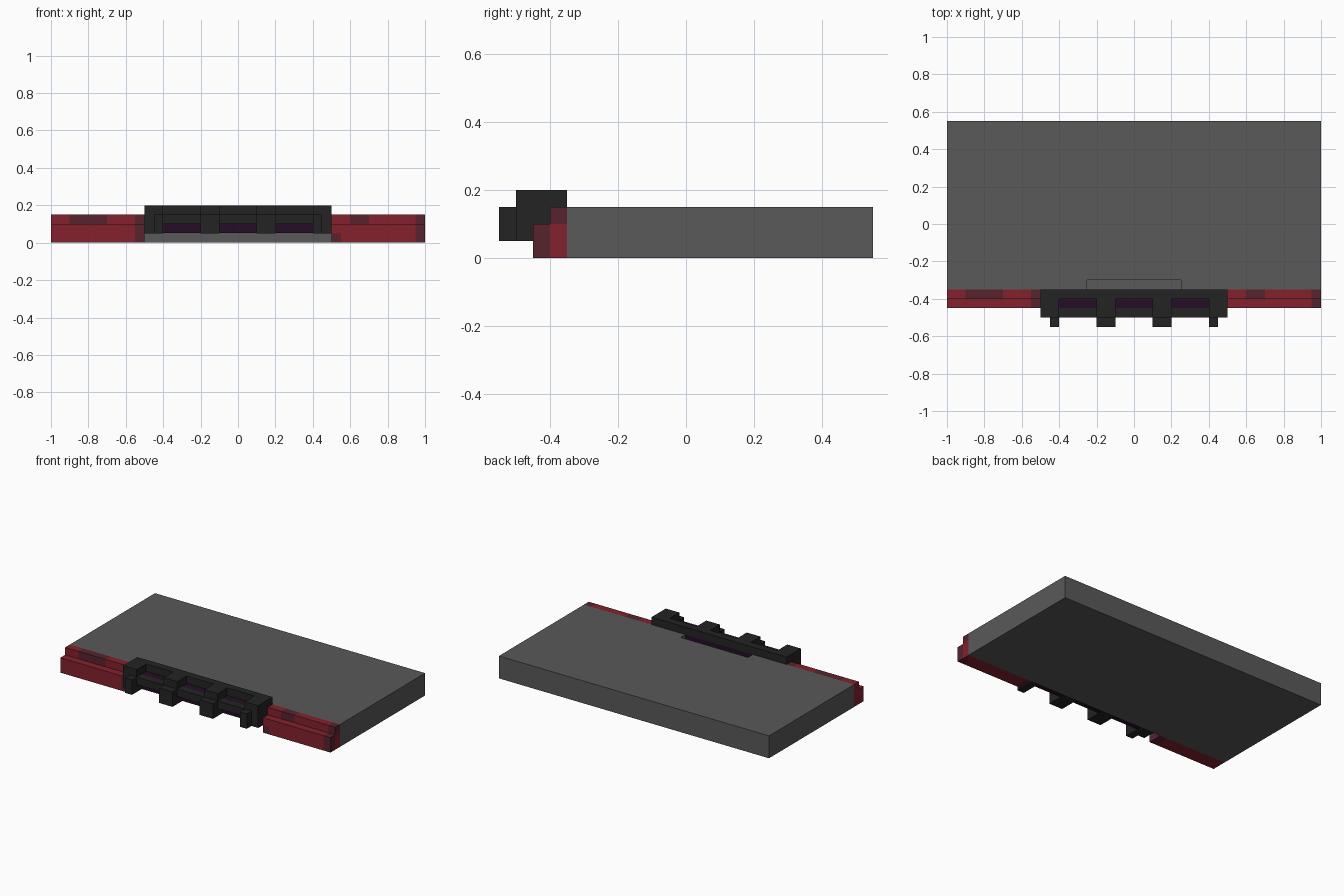
import bpy
import bmesh
from mathutils import Vector

cube = bpy.data.objects.get("Cube")
if cube:
    bpy.data.objects.remove(cube, do_unlink=True)


def material(name, rgb):
    m = bpy.data.materials.new(name)
    m.use_nodes = True
    m.diffuse_color = (*rgb, 1)
    m.node_tree.nodes["Principled BSDF"].inputs["Base Color"].default_value = (*rgb, 1)
    return m


GREY = material("grey", (0.10, 0.10, 0.10))
RED = material("red", (0.23, 0.015, 0.025))
DARK_RED = material("dark red", (0.098, 0.016, 0.027))
BLACK = material("black", (0.017, 0.017, 0.017))
PURPLE = material("dark purple", (0.018, 0.004, 0.020))


def boxes(name, mat, spans):
    """One object made of boxes, each given as x, y and z ranges."""
    bm = bmesh.new()
    for span in spans:
        lo = Vector([s[0] for s in span])
        hi = Vector([s[1] for s in span])
        verts = bmesh.ops.create_cube(bm, size=1)["verts"]
        for v in verts:
            v.co = (lo + hi) / 2 + v.co * (hi - lo)
    mesh = bpy.data.meshes.new(name)
    bm.to_mesh(mesh)
    bm.free()
    mesh.materials.append(mat)
    obj = bpy.data.objects.new(name, mesh)
    bpy.context.collection.objects.link(obj)
    return obj


# Main slab, with a shallow slot cut behind the grille
slab = boxes("slab", GREY, [((-1, 1), (-0.35, 0.55), (0, 0.15))])
cutter = boxes("slot_cutter", GREY, [((-0.25, 0.25), (-0.40, -0.30), (0.10, 0.20))])
cutter.hide_render = True
mod = slab.modifiers.new("slot", "BOOLEAN")
mod.operation = "DIFFERENCE"
mod.solver = "EXACT"
mod.object = cutter
bpy.context.view_layer.objects.active = slab
bpy.ops.object.modifier_apply(modifier=mod.name)
bpy.data.objects.remove(cutter, do_unlink=True)

# Stepped red sills on both sides of the grille, with darker blocks
FRONT, BACK = (-0.45, -0.40), (-0.40, -0.35)
LOW, TOP = (0, 0.10), (0.10, 0.15)
boxes("right_sill", RED, [
    ((-1, -0.55), (-0.45, -0.35), LOW),
    ((-1, -0.90), BACK, TOP),
    ((-0.70, -0.55), BACK, TOP),
])
boxes("right_sill_dark_blocks", DARK_RED, [
    ((-0.90, -0.70), BACK, TOP),
    ((-0.55, -0.50), (-0.45, -0.35), LOW),
    ((-0.55, -0.50), BACK, TOP),
])
boxes("left_sill", RED, [
    ((0.55, 0.95), (-0.45, -0.35), LOW),
    ((0.50, 0.55), (-0.45, -0.35), (0.05, 0.10)),
    ((0.95, 1), BACK, LOW),
    ((0.50, 0.60), BACK, TOP),
    ((0.70, 0.95), BACK, TOP),
])
boxes("left_sill_dark_blocks", DARK_RED, [
    ((0.50, 0.55), (-0.45, -0.35), (0, 0.05)),
    ((0.60, 0.70), BACK, TOP),
    ((0.95, 1), FRONT, LOW),
    ((0.95, 1), BACK, TOP),
])

# Grille: dark core, rails, uprights and projecting studs
boxes("grille_core", PURPLE, [((-0.4, 0.4), (-0.45, -0.35), (0.052, 0.15))])
boxes("grille_rear_rail", BLACK, [((-0.4, 0.4), BACK, (0.15, 0.20))])
boxes("grille_front_rail", BLACK, [
    (x, (-0.50, -0.45), (0.10, 0.15))
    for x in ((-0.4, -0.2), (-0.1, 0.1), (0.2, 0.4))
])
boxes("grille_end_blocks", BLACK, [
    (x, (-0.50, -0.35), (0.05, 0.20)) for x in ((-0.5, -0.4), (0.4, 0.5))
])
boxes("grille_uprights", BLACK, [
    (x, (-0.50, -0.40), (0.05, 0.20)) for x in ((-0.2, -0.1), (0.1, 0.2))
])
boxes("grille_studs", BLACK, [
    (x, (-0.55, -0.50), (0.05, 0.15))
    for x in ((-0.45, -0.4), (-0.2, -0.1), (0.1, 0.2), (0.4, 0.45))
])
